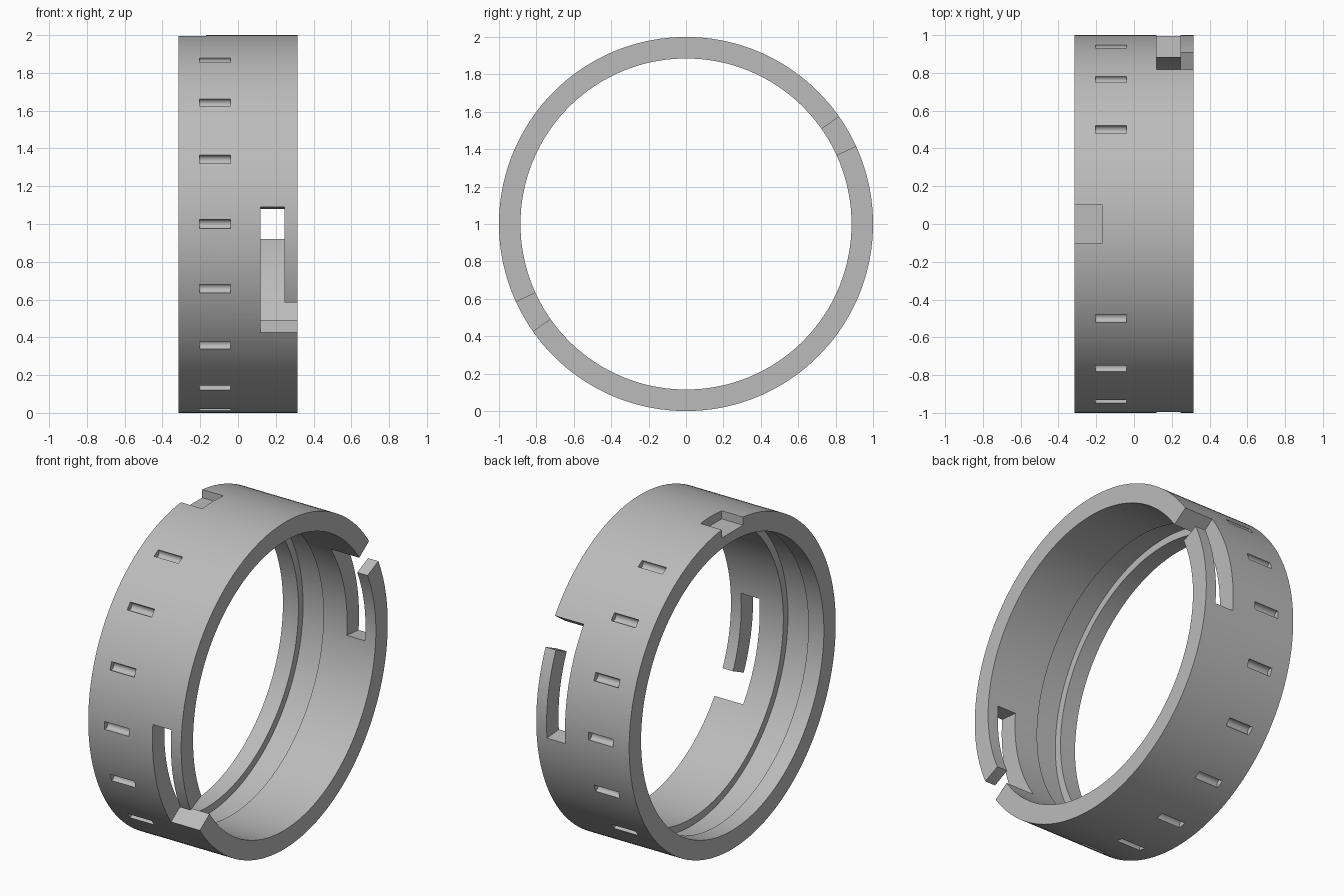
import bpy, bmesh
from math import sin, cos, radians, pi
from mathutils import Matrix, Vector

if "Cube" in bpy.data.objects:
    bpy.data.objects.remove(bpy.data.objects["Cube"])

SEG = 180
HALF = 0.315


def point(x, r, a):
    """Ring point: axis along x at z = 1, angle 0 at the front, 90 at the top."""
    return Vector((x, -r * cos(a), 1 + r * sin(a)))


def make_object(name, bm):
    bmesh.ops.recalc_face_normals(bm, faces=bm.faces[:])
    me = bpy.data.meshes.new(name)
    bm.to_mesh(me)
    bm.free()
    ob = bpy.data.objects.new(name, me)
    bpy.context.collection.objects.link(ob)
    return ob


def sweep(bm, profile, angles, closed):
    """Sweep an (x, r) profile through the angles."""
    rows = [[bm.verts.new(point(x, r, a)) for x, r in profile] for a in angles]
    n = len(profile)
    for i in range(len(rows) if closed else len(rows) - 1):
        p, q = rows[i], rows[(i + 1) % len(rows)]
        for j in range(n):
            k = (j + 1) % n
            bm.faces.new((p[j], p[k], q[k], q[j]))
    if not closed:
        bm.faces.new(rows[0])
        bm.faces.new(rows[-1][::-1])


def sector(name, x0, x1, deg0, deg1):
    bm = bmesh.new()
    angles = [radians(deg0 + (deg1 - deg0) * i / 8) for i in range(9)]
    sweep(bm, [(x0, 0.7), (x1, 0.7), (x1, 1.2), (x0, 1.2)], angles, False)
    return make_object(name, bm)


def cut(target, cutter):
    cutter.hide_render = True
    mod = target.modifiers.new("cut", 'BOOLEAN')
    mod.operation = 'DIFFERENCE'
    mod.solver = 'EXACT'
    mod.object = cutter
    bpy.context.view_layer.objects.active = target
    bpy.ops.object.modifier_apply(modifier=mod.name)
    bpy.data.objects.remove(cutter)


# Ring body with an inner groove
bm = bmesh.new()
profile = [(-HALF, 1), (HALF, 1), (HALF, 0.885), (-0.04, 0.885),
           (-0.04, 0.93), (-0.21, 0.93), (-0.21, 0.885), (-HALF, 0.885)]
sweep(bm, profile, [2 * pi * i / SEG for i in range(SEG)], True)
ring = make_object("locking_ring", bm)

# Two opposite L-shaped locking slots, open to the right end
for turn in (0, 180):
    cut(ring, sector("slot_cutter", 0.12, 0.245, turn - 35, turn + 5.2))
    cut(ring, sector("entry_cutter", 0.12, 0.4, turn - 35, turn - 24.6))

# Alignment notch on top of the left rim
bm = bmesh.new()
bmesh.ops.create_cube(bm, size=1, matrix=Matrix.Translation((-0.27, 0, 2.045))
                      @ Matrix.Diagonal((0.2, 0.205, 0.2, 1)))
cut(ring, make_object("notch_cutter", bm))

# Rounded grip recesses every 20 degrees, none beside the notch
bm = bmesh.new()
for deg in range(0, 360, 20):
    if deg in (80, 100):
        continue
    place = Matrix.Translation(point(-0.122, 0.993, radians(deg)))
    bmesh.ops.create_cone(bm, cap_ends=True, segments=20, radius1=0.025, radius2=0.025,
                          depth=0.165, matrix=place @ Matrix.Rotation(pi / 2, 4, 'Y'))
cut(ring, make_object("recess_cutter", bm))

# Single grey material and smooth shading with sharp edges kept
grey = bpy.data.materials.new("plain_grey")
grey.diffuse_color = (0.5, 0.5, 0.5, 1)
grey.use_nodes = True
grey.node_tree.nodes["Principled BSDF"].inputs["Base Color"].default_value = grey.diffuse_color
ring.data.materials.clear()
ring.data.materials.append(grey)
for p in ring.data.polygons:
    p.material_index = 0
bpy.ops.object.select_all(action='DESELECT')
ring.select_set(True)
bpy.context.view_layer.objects.active = ring
bpy.ops.object.shade_smooth_by_angle(angle=radians(30))
